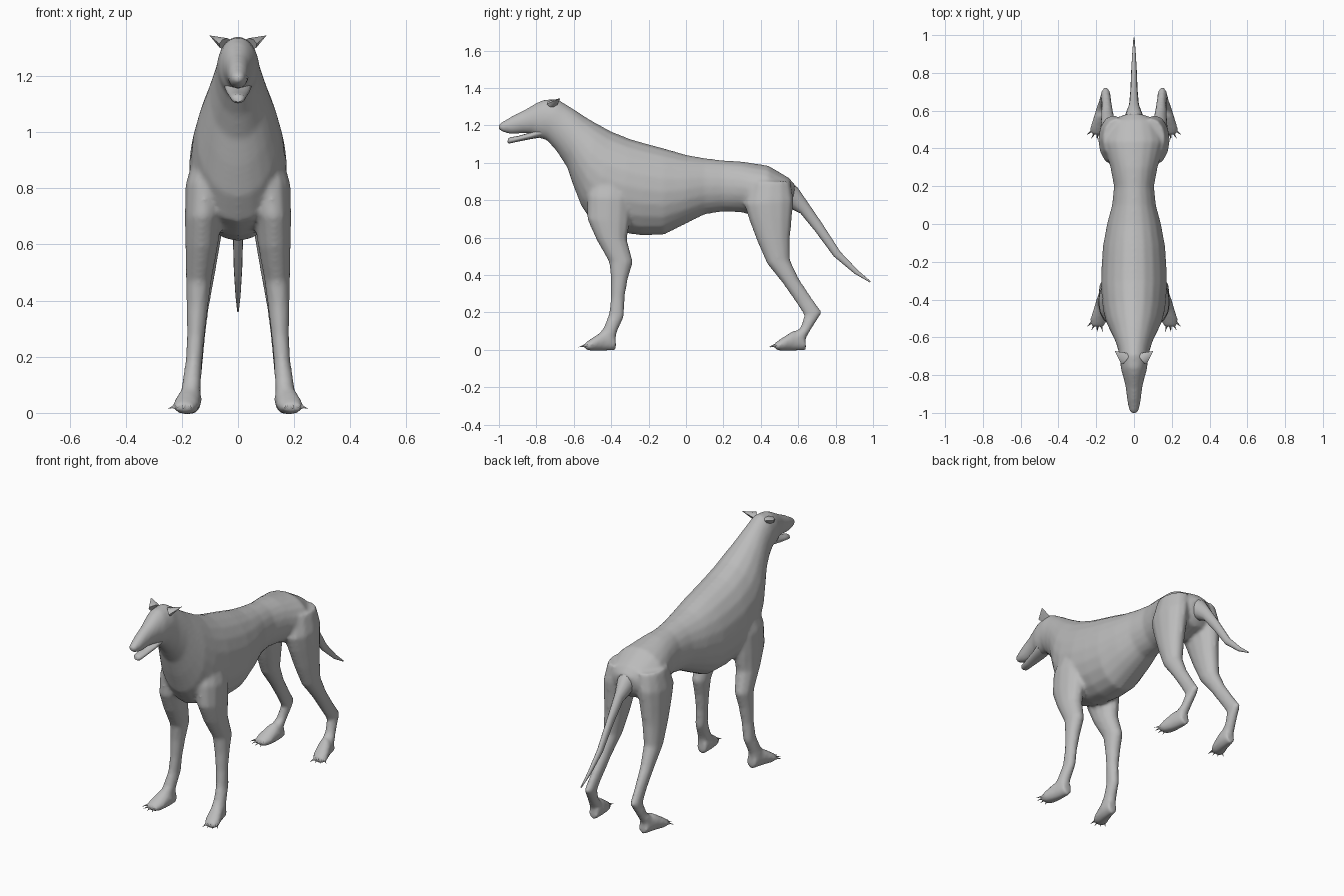
import bpy, bmesh, math
from mathutils import Vector

coat = bpy.data.materials.new("grey_coat")
coat.diffuse_color = (0.5, 0.5, 0.5, 1)


def make_object(name, bm):
    bmesh.ops.recalc_face_normals(bm, faces=bm.faces)
    me = bpy.data.meshes.new(name)
    bm.to_mesh(me)
    bm.free()
    me.materials.append(coat)
    ob = bpy.data.objects.new(name, me)
    bpy.context.collection.objects.link(ob)
    return ob


def select(obs):
    bpy.ops.object.select_all(action='DESELECT')
    for o in obs:
        o.select_set(True)
    bpy.context.view_layer.objects.active = obs[0]


def loft(name, rings, sides=12, mirror=1):
    """Each ring: two opposite profile points (y, z, y, z), centre x, half width."""
    bm = bmesh.new()
    loops = []
    for y1, z1, y2, z2, xc, w in rings:
        a, b = Vector((xc, y1, z1)), Vector((xc, y2, z2))
        mid, half = (a + b) / 2, (a - b) / 2
        loop = []
        for i in range(sides):
            t = 2 * math.pi * i / sides
            p = mid + half * math.cos(t) + Vector((w * math.sin(t), 0, 0))
            p.x *= mirror
            loop.append(bm.verts.new(p))
        loops.append(loop)
    for a, b in zip(loops, loops[1:]):
        for i in range(sides):
            j = (i + 1) % sides
            bm.faces.new((a[i], a[j], b[j], b[i]))
    bm.faces.new(loops[0])
    bm.faces.new(loops[-1])
    return make_object(name, bm)


def spike(name, base, tip, r, flat=1.0, mirror=1):
    """Tapered point from base to tip, thinned sideways to its axis by flat."""
    base, tip = Vector(base), Vector(tip)
    d = (tip - base).normalized()
    u = d.cross(Vector((0, 0, 1))).normalized()
    v = u.cross(d)
    bm = bmesh.new()
    ring = []
    for i in range(8):
        t = math.pi * i / 4
        p = base + u * r * math.cos(t) + v * r * flat * math.sin(t)
        ring.append(bm.verts.new((p.x * mirror, p.y, p.z)))
    end = bm.verts.new((tip.x * mirror, tip.y, tip.z))
    for i in range(8):
        bm.faces.new((ring[i], ring[(i + 1) % 8], end))
    bm.faces.new(ring)
    return make_object(name, bm)


# Trunk, neck, skull and muzzle: upper and lower profile points
trunk = [
    (0.585, 0.88, 0.565, 0.77, 0, 0.06), (0.55, 0.92, 0.53, 0.73, 0, 0.13),
    (0.44, 0.985, 0.42, 0.70, 0, 0.165), (0.30, 1.007, 0.30, 0.735, 0, 0.125),
    (0.20, 1.013, 0.20, 0.74, 0, 0.106), (0.10, 1.025, 0.10, 0.725, 0, 0.116),
    (0.0, 1.043, 0.0, 0.675, 0, 0.143), (-0.12, 1.078, -0.12, 0.615, 0, 0.165),
    (-0.22, 1.105, -0.24, 0.612, 0, 0.172), (-0.30, 1.128, -0.36, 0.63, 0, 0.175),
    (-0.40, 1.168, -0.50, 0.68, 0, 0.165), (-0.48, 1.212, -0.56, 0.77, 0, 0.147),
    (-0.54, 1.247, -0.603, 0.88, 0, 0.122), (-0.60, 1.287, -0.635, 0.975, 0, 0.10),
    (-0.65, 1.318, -0.69, 1.06, 0, 0.083), (-0.69, 1.342, -0.745, 1.122, 0, 0.075),
    (-0.76, 1.338, -0.79, 1.133, 0, 0.068), (-0.80, 1.32, -0.825, 1.155, 0, 0.056),
    (-0.86, 1.285, -0.87, 1.158, 0, 0.044), (-0.93, 1.25, -0.935, 1.153, 0, 0.036),
    (-0.985, 1.217, -0.982, 1.165, 0, 0.027), (-1.003, 1.207, -1.0, 1.178, 0, 0.017)]

# Legs: front and back profile points
fore_leg = [
    (-0.50, 0.95, -0.28, 0.95, 0.09, 0.06), (-0.53, 0.82, -0.29, 0.80, 0.115, 0.073),
    (-0.53, 0.70, -0.30, 0.68, 0.125, 0.065), (-0.48, 0.59, -0.315, 0.59, 0.13, 0.058),
    (-0.412, 0.47, -0.283, 0.47, 0.14, 0.046), (-0.402, 0.38, -0.31, 0.38, 0.145, 0.039),
    (-0.402, 0.28, -0.328, 0.28, 0.15, 0.032), (-0.413, 0.19, -0.33, 0.18, 0.157, 0.03),
    (-0.44, 0.12, -0.367, 0.10, 0.165, 0.034), (-0.48, 0.07, -0.38, 0.04, 0.17, 0.036)]
hind_leg = [
    (0.34, 0.90, 0.56, 0.90, 0.09, 0.075), (0.31, 0.78, 0.577, 0.80, 0.11, 0.079),
    (0.335, 0.70, 0.569, 0.72, 0.117, 0.071), (0.38, 0.58, 0.557, 0.60, 0.125, 0.06),
    (0.433, 0.46, 0.557, 0.48, 0.133, 0.047), (0.518, 0.355, 0.607, 0.375, 0.14, 0.035),
    (0.593, 0.245, 0.672, 0.28, 0.145, 0.027), (0.632, 0.185, 0.728, 0.20, 0.15, 0.026),
    (0.612, 0.12, 0.682, 0.13, 0.158, 0.028), (0.565, 0.08, 0.64, 0.06, 0.168, 0.034)]
# Paw: upper and lower profile points, turned outward
paw = [
    (-0.378, 0.08, -0.373, -0.002, 0.162, 0.030), (-0.44, 0.105, -0.44, -0.006, 0.170, 0.041),
    (-0.505, 0.062, -0.505, -0.006, 0.186, 0.047), (-0.545, 0.034, -0.54, 0.002, 0.194, 0.036)]

parts = [loft("body", trunk, 20)]
for s in (1, -1):
    parts += [loft("fore_leg", fore_leg, 12, s), loft("hind_leg", hind_leg, 12, s)]
    for dy in (0, 1.015):
        rings = [(a + dy, b, c + dy, d, x, w) for a, b, c, d, x, w in paw]
        parts.append(loft("paw", rings, 12, s))
        # Toes and claws fan outward
        for k in range(4):
            ang = math.radians(-14 + 22 * k)
            dr = Vector((math.sin(ang), -math.cos(ang), 0))
            o = Vector((0.185, -0.492 + dy, 0.024))
            knuckle = o + dr * 0.026
            spike("toe", knuckle, o + dr * 0.066 + Vector((0, 0, -0.006)), 0.019, 1, s)
            spike("claw", knuckle + Vector((0, 0, 0.008)),
                  o + dr * 0.084 + Vector((0, 0, -0.010)), 0.010, 1, s)

# Fuse the trunk, legs and paws into one smooth skin
select(parts)
bpy.ops.object.join()
body = parts[0]
remesh = body.modifiers.new("fuse", 'REMESH')
remesh.mode = 'VOXEL'
remesh.voxel_size = 0.01
relax = body.modifiers.new("relax", 'SMOOTH')
relax.factor = 0.5
relax.iterations = 8
bpy.ops.object.modifier_apply(modifier="fuse")
bpy.ops.object.modifier_apply(modifier="relax")
body.data.materials.clear()
body.data.materials.append(coat)

# Lower jaw
loft("lower_jaw", [
    (-0.76, 1.20, -0.78, 1.135, 0, 0.05), (-0.83, 1.163, -0.83, 1.127, 0, 0.042),
    (-0.90, 1.143, -0.90, 1.113, 0, 0.031), (-0.94, 1.137, -0.945, 1.103, 0, 0.024),
    (-0.952, 1.13, -0.954, 1.108, 0, 0.015)])

# Tail
loft("tail", [
    (0.52, 0.925, 0.50, 0.80, 0, 0.07), (0.595, 0.87, 0.57, 0.75, 0, 0.045),
    (0.65, 0.79, 0.612, 0.73, 0, 0.026), (0.725, 0.68, 0.69, 0.635, 0, 0.019),
    (0.825, 0.525, 0.79, 0.50, 0, 0.015), (0.92, 0.425, 0.90, 0.408, 0, 0.009),
    (0.988, 0.366, 0.984, 0.36, 0, 0.003)])

# Ears and nose corners of the skull
for s in (1, -1):
    spike("ear", (0.045, -0.715, 1.315), (0.102, -0.672, 1.345), 0.036, 0.6, s)

for ob in list(bpy.context.scene.objects):
    select([ob])
    bpy.ops.object.shade_smooth_by_angle(angle=math.radians(60))
